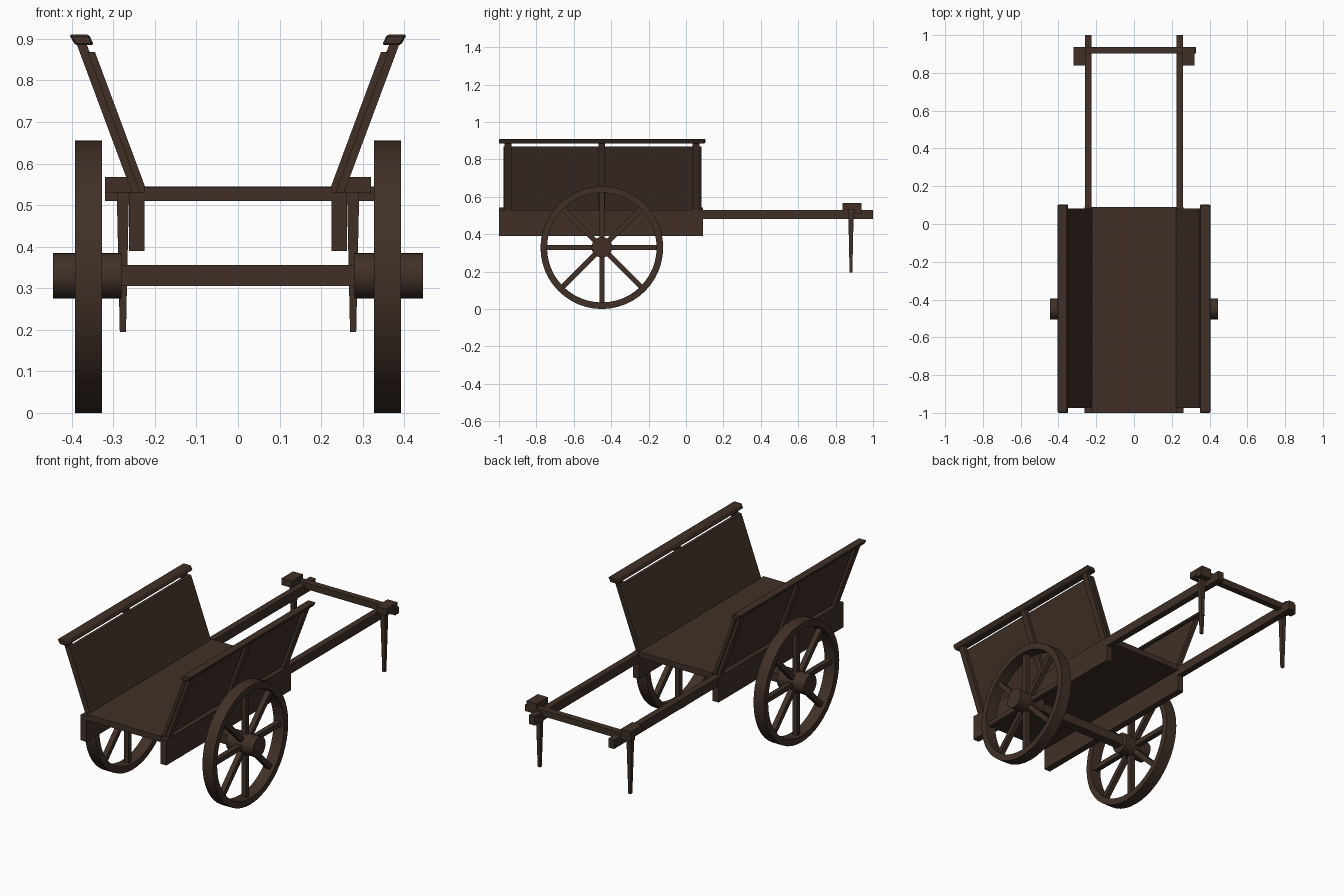
import bpy, bmesh, math
from mathutils import Matrix, Vector

if "Cube" in bpy.data.objects:
    bpy.data.objects.remove(bpy.data.objects["Cube"])

wood = bpy.data.materials.new("dark_brown_wood")
wood.diffuse_color = (0.052, 0.030, 0.020, 1)
wood.use_nodes = True
wood.node_tree.nodes["Principled BSDF"].inputs["Base Color"].default_value = wood.diffuse_color


def finish(name, bm, smooth=False):
    bmesh.ops.recalc_face_normals(bm, faces=bm.faces)
    me = bpy.data.meshes.new(name)
    bm.to_mesh(me)
    bm.free()
    me.materials.append(wood)
    ob = bpy.data.objects.new(name, me)
    bpy.context.collection.objects.link(ob)
    if smooth:
        bpy.ops.object.select_all(action='DESELECT')
        ob.select_set(True)
        bpy.context.view_layer.objects.active = ob
        bpy.ops.object.shade_smooth_by_angle(angle=math.radians(35))
    return ob


def add_box(bm, lo, hi, rot=None):
    lo, hi = Vector(lo), Vector(hi)
    m = Matrix.Translation((lo + hi) / 2) @ Matrix.Diagonal((*(hi - lo), 1))
    bmesh.ops.create_cube(bm, size=1, matrix=rot @ m if rot else m)


def box(name, lo, hi):
    bm = bmesh.new()
    add_box(bm, lo, hi)
    return finish(name, bm)


def prism(name, profile, spans):
    """Extrude an x-z profile along y over each (start, end) span."""
    bm = bmesh.new()
    for y0, y1 in spans:
        a = [bm.verts.new((x, y0, z)) for x, z in profile]
        b = [bm.verts.new((x, y1, z)) for x, z in profile]
        bm.faces.new(a)
        bm.faces.new(b)
        for i in range(len(a)):
            j = (i + 1) % len(a)
            bm.faces.new((a[i], a[j], b[j], b[i]))
    return finish(name, bm)


def mirrored(ob):
    ob.modifiers.new("other_side", 'MIRROR').use_axis = (True, False, False)
    return ob


# Cart bed, side beams and shafts
box("floor", (-0.225, -1.0, 0.51), (0.225, 0.09, 0.542))
mirrored(box("side_beam", (0.225, -1.0, 0.39), (0.262, 0.09, 0.53)))
mirrored(box("shaft", (0.225, 0.09, 0.48), (0.26, 1.0, 0.53)))

# Sloping side walls
SLOPE = 0.372


def slanted(x, w, z0, z1):
    return [(x + SLOPE * (z - 0.54) + d, z)
            for z, d in ((z0, 0), (z0, w), (z1, w), (z1, 0))]


mirrored(prism("side_panel", slanted(0.222, 0.018, 0.53, 0.868), [(-0.975, 0.082)]))
mirrored(prism("wall_post", slanted(0.235, 0.024, 0.53, 0.89),
               [(-0.97, -0.933), (-0.468, -0.432), (0.035, 0.072)]))
rail = mirrored(prism("top_rail", [(0.347, 0.885), (0.392, 0.885), (0.406, 0.91), (0.358, 0.91)],
                      [(-1.0, 0.103)]))
bev = rail.modifiers.new("worn_edges", 'BEVEL')
bev.width = 0.004
bev.segments = 1

# Handle bar, corner blocks and tapered props
box("handle_bar", (-0.32, 0.903, 0.51), (0.328, 0.938, 0.545))
mirrored(box("corner_block", (0.258, 0.838, 0.53), (0.32, 0.938, 0.567)))
bm = bmesh.new()
bmesh.ops.create_cone(bm, cap_ends=True, segments=4, radius1=0.0105, radius2=0.021, depth=0.34,
                      matrix=Matrix.Translation((0.277, 0.882, 0.365)) @ Matrix.Rotation(math.pi / 4, 4, 'Z'))
mirrored(finish("prop_leg", bm))

# Wheels
CY, CZ, CX = -0.45, 0.328, 0.36
center = Matrix.Translation((CX, CY, CZ))
bm = bmesh.new()
N = 48
rings = []
for i in range(N):
    t = 2 * math.pi * i / N
    rings.append([bm.verts.new((CX + dx, CY + r * math.cos(t), CZ + r * math.sin(t)))
                  for dx, r in ((-0.0325, 0.293), (0.0325, 0.293), (0.0325, 0.328), (-0.0325, 0.328))])
for i in range(N):
    a, b = rings[i], rings[(i + 1) % N]
    for k in range(4):
        m = (k + 1) % 4
        bm.faces.new((a[k], a[m], b[m], b[k]))
mirrored(finish("wheel_rim", bm, True))

bm = bmesh.new()
for i in range(8):
    add_box(bm, (-0.014, -0.0135, 0.03), (0.014, 0.0135, 0.298),
            center @ Matrix.Rotation(i * math.pi / 4, 4, 'X'))
mirrored(finish("wheel_spokes", bm))

bm = bmesh.new()
bmesh.ops.create_cone(bm, cap_ends=True, segments=24, radius1=0.055, radius2=0.055, depth=0.165,
                      matrix=Matrix.Translation((0.3625, CY, CZ + 0.002)) @ Matrix.Rotation(math.pi / 2, 4, 'Y'))
mirrored(finish("wheel_hub", bm, True))

# Axle
box("axle", (-0.3, CY - 0.025, 0.305), (0.3, CY + 0.025, 0.356))
